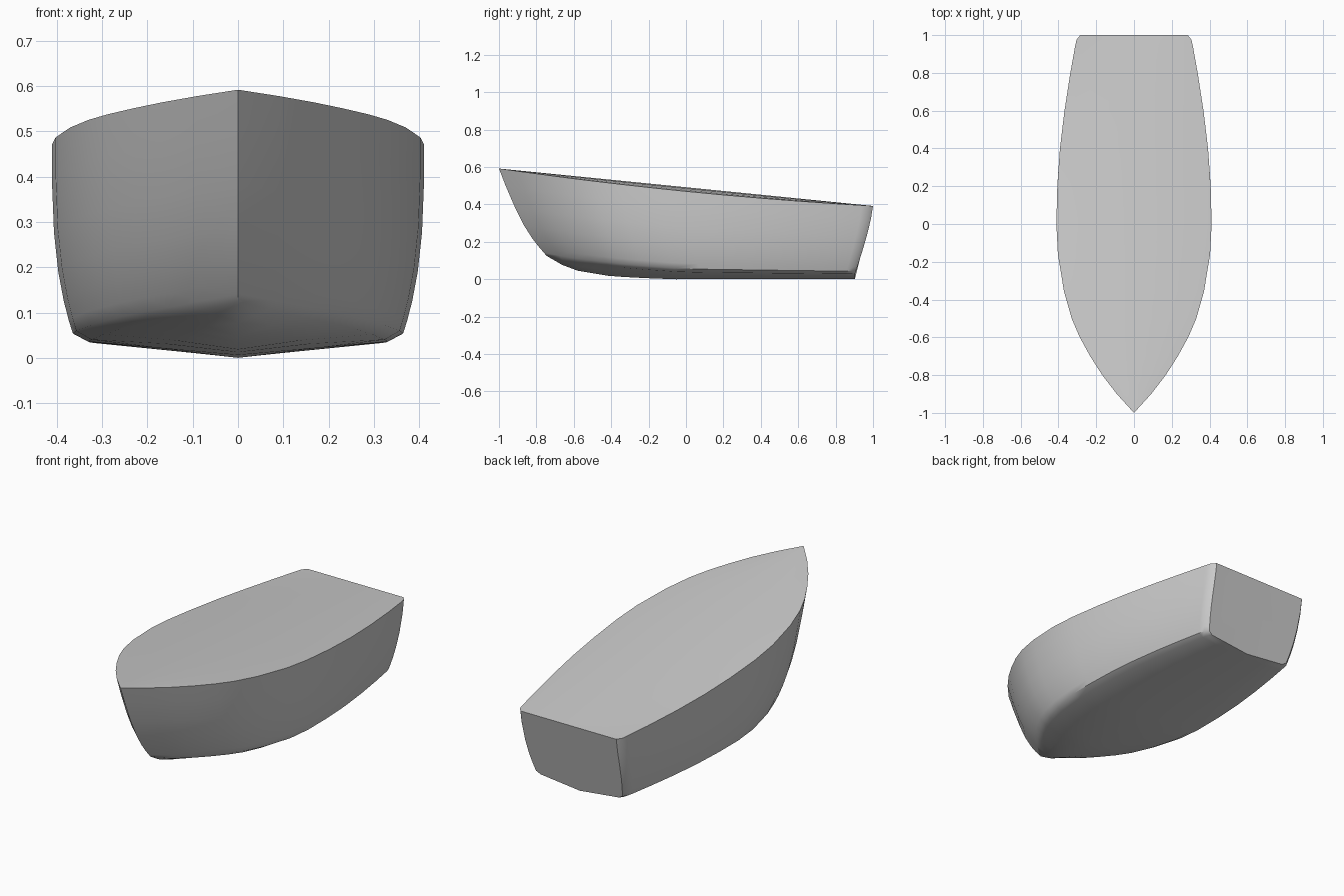
import bpy, bmesh, math

if "Cube" in bpy.data.objects:
    bpy.data.objects.remove(bpy.data.objects["Cube"])


def lerp(table, v):
    """Piecewise linear lookup in a list of (input, output) pairs."""
    if v <= table[0][0]:
        return table[0][1]
    for (a, p), (b, q) in zip(table, table[1:]):
        if v <= b:
            return p + (q - p) * (v - a) / (b - a)
    return table[-1][1]


# Half width of the gunwale along the length (0 = bow, 1 = stern)
BEAM = [(0, 0), (.05, .091), (.1, .168), (.15, .232), (.2, .287), (.25, .33),
        (.32, .37), (.42, .403), (.5, .411), (.6, .406), (.7, .392),
        (.8, .368), (.9, .337), (.97, .312), (.988, .304), (1, .285)]
# Stem: height -> y
STEM = [(.125, -.745), (.2, -.81), (.31, -.88), (.45, -.945), (.592, -1)]
# Keel and chine heights along y
KEEL = [(-.745, .125), (-.67, .08), (-.58, .046), (-.4, .016), (-.1, 0), (.9, .002)]
CHINE = [(-.745, .125), (-.6, .098), (-.3, .062), (0, .04), (.9, .03)]
BOTTOM = [0, .5, .92]                       # keel to chine
SIDE = [.035, .1, .2, .35, .55, .8, 1]      # chine to gunwale
DECK = [.85, .5, 0]                         # gunwale to centreline


def deck_line(t):
    return .592 - .2 * t


def section(t):
    """Right half of a hull cross-section, keel up to deck centreline."""
    beam = lerp(BEAM, t)
    pts = []
    yc = -.745 + 1.648 * t
    zk, zc = lerp(KEEL, yc), lerp(CHINE, yc)
    chine = beam * (.86 + .03 * t)
    for f in BOTTOM:
        pts.append((chine * f, yc, zk + (zc - zk) * f))
    sag = .022 * 4 * t * (1 - t)
    top = deck_line(t) - sag
    for u in SIDE:
        y0 = lerp(STEM, .125 + .467 * u)
        y1 = .903 + .097 * (1 - (1 - u) ** 1.3)
        width = chine + (beam - chine) * (1 - (1 - u) ** 3)
        pts.append((width, y0 + (y1 - y0) * t, zc + (top - zc) * u))
    for f in DECK:
        pts.append((beam * f, -1 + 2 * t, deck_line(t) - sag * f ** 2))
    return pts


# Hull: loft the half sections, close the transom, then mirror
bm = bmesh.new()
rows = [[bm.verts.new(p) for p in section(t)] for t, _ in BEAM]
for a, b in zip(rows, rows[1:]):
    for i in range(len(a) - 1):
        bm.faces.new((a[i], b[i], b[i + 1], a[i + 1]))
bm.faces.new(rows[-1])
bmesh.ops.remove_doubles(bm, verts=bm.verts, dist=1e-5)
bmesh.ops.dissolve_degenerate(bm, edges=bm.edges, dist=1e-5)
geom = bm.verts[:] + bm.edges[:] + bm.faces[:]
bmesh.ops.mirror(bm, geom=geom, axis='X', merge_dist=1e-4)
bmesh.ops.remove_doubles(bm, verts=bm.verts, dist=1e-4)
bmesh.ops.recalc_face_normals(bm, faces=bm.faces)
mesh = bpy.data.meshes.new("boat_hull")
bm.to_mesh(mesh)
bm.free()
hull = bpy.data.objects.new("boat_hull", mesh)
bpy.context.collection.objects.link(hull)

# Smooth sides, crisp gunwale, stem and transom
bpy.context.view_layer.objects.active = hull
hull.select_set(True)
bpy.ops.object.shade_smooth_by_angle(angle=math.radians(40))
